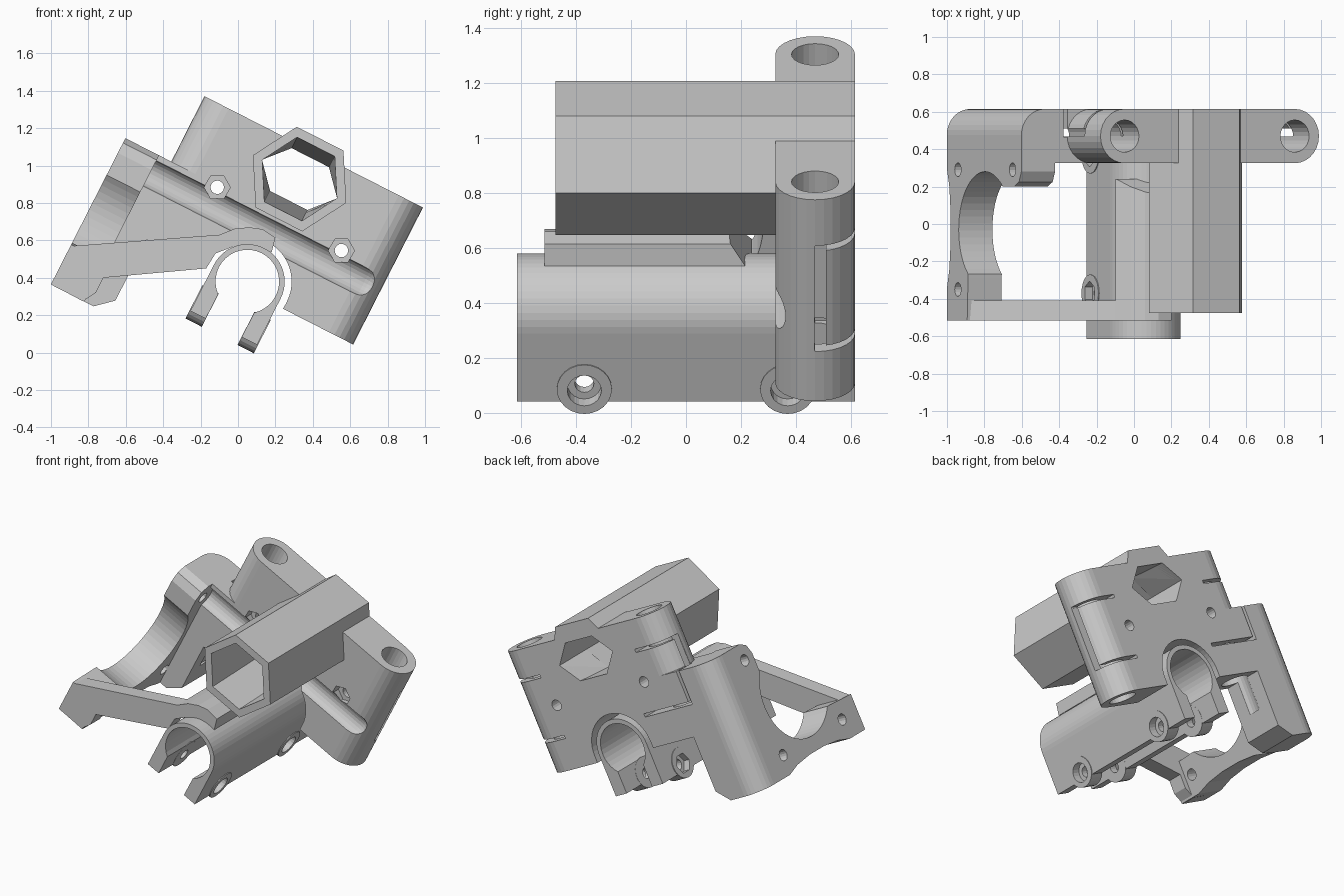
import bpy, bmesh
from math import radians, sin, cos, pi

if "Cube" in bpy.data.objects:
    bpy.data.objects.remove(bpy.data.objects["Cube"])

TILT = radians(27)      # everything is built upright, then tilted about y
UC, VC = -0.128, 0.361  # bearing clamp axis
cutters = []


def prism(name, pts, axis, a, b, end=None):
    """Extrude a profile along an axis; end gives an optional different far profile."""
    place = {'x': lambda p, t: (t, p[0], p[1]),
             'y': lambda p, t: (p[0], t, p[1]),
             'z': lambda p, t: (p[0], p[1], t)}[axis]
    bm = bmesh.new()
    lo = [bm.verts.new(place(p, a)) for p in pts]
    hi = [bm.verts.new(place(p, b)) for p in (end or pts)]
    bm.faces.new(lo)
    bm.faces.new(hi)
    n = len(pts)
    for i in range(n):
        j = (i + 1) % n
        bm.faces.new((lo[i], lo[j], hi[j], hi[i]))
    bmesh.ops.recalc_face_normals(bm, faces=bm.faces)
    me = bpy.data.meshes.new(name)
    bm.to_mesh(me)
    bm.free()
    ob = bpy.data.objects.new(name, me)
    bpy.context.collection.objects.link(ob)
    return ob


def arc(cx, cy, r, a0, a1, n):
    return [(cx + r * cos(radians(a0 + (a1 - a0) * i / n)),
             cy + r * sin(radians(a0 + (a1 - a0) * i / n))) for i in range(n + 1)]


def circle(cx, cy, r, n=24, start=0):
    return arc(cx, cy, r, start, start + 360, n)[:-1]


def rect(x0, x1, y0, y1):
    return [(x0, y0), (x1, y0), (x1, y1), (x0, y1)]


def cutter(*args, **kw):
    ob = prism("cutter", *args, **kw)
    ob.hide_render = True
    cutters.append(ob)
    return ob


def boolean(target, tools, op='DIFFERENCE'):
    for tool in tools:
        m = target.modifiers.new("cut", 'BOOLEAN')
        m.operation, m.solver, m.object = op, 'EXACT', tool
        bpy.context.view_layer.objects.active = target
        bpy.ops.object.modifier_apply(modifier=m.name)


def local(pts):
    """Front view readings to the untilted frame."""
    c, s = cos(TILT), sin(TILT)
    return [(x * c - z * s, x * s + z * c) for x, z in pts]


# Back plate with rounded ends that hold the two rods
plate = prism("back_plate", arc(0.384, 0.47, 0.145, -90, 90, 14)
              + arc(-0.637, 0.47, 0.145, 90, 270, 14), 'z', 0.318, 1.14)

# Side block with a rounded back corner
block = prism("side_block", [(-1.057, -0.13), (-0.80, -0.13), (-0.71, -0.05), (-0.71, 0.318),
                             (-0.60, 0.318), (-0.60, 0.748), (-1.057, 0.748)],
              'y', 0.325, 0.615)
rounding = cutter([(-0.4, 0.2), (-0.4, 0.615)] + arc(-0.917, 0.475, 0.14, 90, 180, 8)
                  + [(-1.057, 0.2)], 'z', -0.3, 1.0)
boolean(block, [rounding], 'INTERSECT')

# Hexagonal tube
tube = prism("hex_tube", circle(UC, 0.976, 0.28, 6), 'y', -0.475, 0.615)

# Motor mount: C-shaped wall around the large round opening
mount = prism("motor_mount", [(0.38, -0.13), (0.38, 0.748), (0.28, 0.748), (0.225, 0.72),
                              (0.20, 0.66)]
              + arc(-0.03, 0.32, 0.31, 42, -140, 26)
              + [(-0.29, 0.12), (-0.515, 0.11), (-0.515, -0.13), (-0.35, -0.13),
                 (-0.24, -0.10), (-0.1, -0.085), (0.06, -0.085), (0.2, -0.10), (0.3, -0.13)],
              'x', -1.057, -0.855)
boolean(mount, [cutter(circle(y, v, 0.037, 16), 'x', -1.3, -0.5)
                for y, v in ((0.29, 0.0), (0.29, 0.643), (-0.35, 0.0))])

# Front arm and the rib that carries the bearing clamp
over = [(-0.10, 0.63), (-0.02, 0.662), (0.06, 0.67), (0.13, 0.66), (0.20, 0.615),
        (0.18, 0.535), (0.12, 0.56), (0.05, 0.57), (-0.03, 0.565)]
prism("front_arm", local([(-0.885, 0.57)] + over
                         + [(-0.12, 0.53), (-0.17, 0.45), (-0.72, 0.40), (-0.76, 0.32),
                            (-0.83, 0.275), (-1.0, 0.365)]), 'y', -0.515, -0.41)
rib = prism("clamp_rib", local(over), 'y', -0.45, 0.24)
z0 = VC + 0.19
boolean(rib, [cutter([(0.24, z0 - 0.03), (0.3, z0 - 0.03), (0.3, z0 + 0.3),
                      (0.0, z0 + 0.3), (0.14, z0 + 0.12)], 'x', -0.6, 0.4)])

# Bearing clamp: open ring with two straight legs
clamp = prism("bearing_clamp", [(UC - 0.2, 0.083)] + arc(UC, VC, 0.2, 180, 0, 24)
              + [(UC + 0.2, 0.083), (UC + 0.108, 0.083)]
              + arc(UC, VC, 0.17, -50.5, 230.5, 28) + [(UC - 0.108, 0.083)],
              'y', -0.615, 0.615)

# Screw bosses on the legs, with holes and nut recesses
bosses = []
for y in (-0.37, 0.37):
    for a, b in ((UC - 0.205, UC - 0.107), (UC + 0.107, UC + 0.205)):
        bosses.append(prism("screw_boss", circle(y, 0.135, 0.1), 'x', a, b))
    hole = cutter(circle(y, 0.13, 0.035, 16), 'x', -0.6, 0.4)
    head = cutter(circle(y, 0.13, 0.062, 20), 'x', UC + 0.15, 0.3)
    nut = cutter(circle(y, 0.13, 0.065, 6), 'x', -0.6, UC - 0.16)
    for part in [clamp] + bosses[-2:]:
        boolean(part, [hole, head, nut])

# Hexagonal bore, narrowing towards the back
front = circle(UC, 0.976, 0.225, 6)
bore = cutter(front, 'y', -0.5, 0.64,
              end=[(u, 0.976 + (v - 0.976) * 0.65) for u, v in front])

# Clearance around the clamp
gap = cutter(arc(UC, VC, 0.237, 0, 180, 24) + [(UC - 0.237, 0.1), (UC + 0.237, 0.1)],
             'y', 0.2, 0.8)

# Rod holes, and the long groove with its round end
rods = [cutter(circle(u, 0.47, 0.086), 'z', 0.1, 1.4) for u in (0.384, -0.637)]
groove = cutter(circle(0.30, 0.64, 0.081), 'x', -0.856, 0.43)
bpy.ops.mesh.primitive_uv_sphere_add(segments=24, ring_count=12, radius=0.081,
                                     location=(0.43, 0.30, 0.64), rotation=(0, pi / 2, 0))
groove_end = bpy.context.object
groove_end.hide_render = True
cutters.append(groove_end)

# Nut traps and through holes in the plate
traps = []
for u, v in ((-0.5, 0.737), (0.245, 0.737)):
    traps.append(cutter(circle(u, v, 0.036, 16), 'y', 0.1, 0.8))
    traps.append(cutter(circle(u, v, 0.07, 6, 27), 'y', 0.1, 0.40))

# Clamping slits at both ends of the plate
slits = [cutter(rect(u0, u1, v, v + 0.022), 'y', 0.47, 0.8)
         for u0, u1, v in ((0.28, 0.7, 0.93), (0.28, 0.7, 0.52),
                           (-0.801, -0.53, 0.93), (-0.801, -0.40, 0.52))]
slits += [cutter(rect(u0, u1, 0.525, 0.945), 'y', 0.468, 0.51)
          for u0, u1 in ((0.4, 0.7), (-0.80, -0.65))]
slits.append(cutter(rect(-0.803, -0.780, 0.525, 0.9), 'y', 0.466, 0.8))

boolean(plate, [gap, bore, groove, groove_end] + rods + traps + slits)
boolean(block, [groove, rods[1]] + slits[2:])
boolean(tube, [bore])

# Remove the cutters and tilt the whole bracket
for ob in cutters:
    bpy.data.objects.remove(ob)
for ob in bpy.data.objects:
    ob.rotation_euler = (0, TILT, 0)
